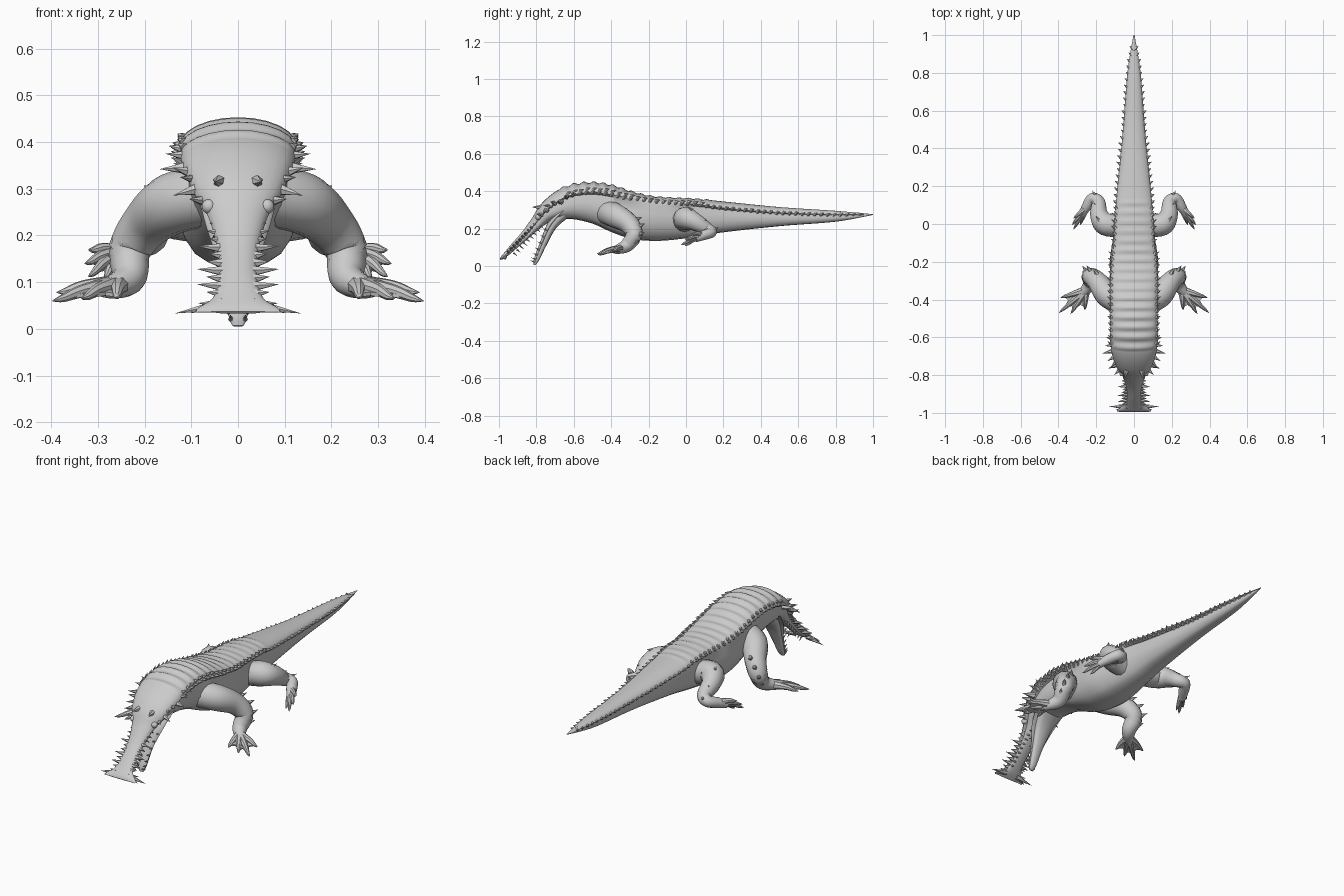
import bpy, bmesh, math, random
from mathutils import Vector

if "Cube" in bpy.data.objects:
    bpy.data.objects.remove(bpy.data.objects["Cube"])

random.seed(4)
hide = bpy.data.materials.new("grey hide")
hide.diffuse_color = (0.6, 0.6, 0.6, 1)
hide.use_nodes = True
hide.node_tree.nodes["Principled BSDF"].inputs["Base Color"].default_value = hide.diffuse_color


def finish(name, bm, mirror=False, angle=50):
    bmesh.ops.recalc_face_normals(bm, faces=bm.faces)
    me = bpy.data.meshes.new(name)
    bm.to_mesh(me)
    bm.free()
    ob = bpy.data.objects.new(name, me)
    bpy.context.collection.objects.link(ob)
    me.materials.append(hide)
    if mirror:
        m = ob.modifiers.new("mirror", 'MIRROR')
        m.use_mirror_merge = False
    bpy.ops.object.select_all(action='DESELECT')
    ob.select_set(True)
    bpy.context.view_layer.objects.active = ob
    bpy.ops.object.shade_smooth_by_angle(angle=math.radians(angle))
    return ob


def smooth(rows, n):
    """Catmull-Rom resampling of rows of numbers."""
    out = []
    for i in range(len(rows) - 1):
        p0, p1 = rows[max(i - 1, 0)], rows[i]
        p2, p3 = rows[i + 1], rows[min(i + 2, len(rows) - 1)]
        for k in range(n):
            t = k / n
            out.append([0.5 * (2 * b + (c - a) * t + (2*a - 5*b + 4*c - d) * t*t
                               + (3*b - a - 3*c + d) * t**3)
                        for a, b, c, d in zip(p0, p1, p2, p3)])
    return out + [list(rows[-1])]


def skin(bm, rings):
    vs = [[bm.verts.new(p) for p in r] for r in rings]
    n = len(vs[0])
    for a, b in zip(vs, vs[1:]):
        for i in range(n):
            bm.faces.new((a[i], a[(i + 1) % n], b[(i + 1) % n], b[i]))
    bm.faces.new(vs[0])
    bm.faces.new(vs[-1][::-1])


def section(row, n=12):
    """Domed back meeting a fuller belly at an overhanging side ridge."""
    y, z, up, down, wr, wb, tilt = row
    a = math.radians(tilt)
    pts = [(wr * math.cos(math.pi * i / n), up * math.sin(math.pi * i / n)) for i in range(n + 1)]
    for i in range(n + 1):
        c, s = math.cos(math.pi * i / n), math.sin(math.pi * i / n)
        pts.append((-math.copysign(abs(c) ** 0.6, c) * wb * (0.86 + 0.14 * min(1, 2 * s)),
                    -down * (0.06 + 0.94 * s)))
    return [Vector((u, y - v * math.sin(a), z + v * math.cos(a))) for u, v in pts]


def tube(bm, rows, n=14, steps=5):
    """Round limb through rows of x, y, z, radius."""
    rows = smooth(rows, steps)
    ps = [Vector(r[:3]) for r in rows]
    rings = []
    for i, p in enumerate(ps):
        d = (ps[min(i + 1, len(ps) - 1)] - ps[max(i - 1, 0)]).normalized()
        u = d.cross(Vector((0.3, 0.2, 1))).normalized()
        v = d.cross(u)
        rings.append([p + rows[i][3] * (u * math.cos(2 * math.pi * k / n) + v * math.sin(2 * math.pi * k / n))
                      for k in range(n)])
    skin(bm, rings)


def spike(bm, base, tip, r, n=6):
    base, tip = Vector(base), Vector(tip)
    d = (tip - base).normalized()
    u = d.cross(Vector((0.13, 0.9, 0.4))).normalized()
    v = d.cross(u)
    ring = [bm.verts.new(base + r * (u * math.cos(k * 2 * math.pi / n) + v * math.sin(k * 2 * math.pi / n)))
            for k in range(n)]
    top = bm.verts.new(tip)
    for k in range(n):
        bm.faces.new((ring[k], ring[(k + 1) % n], top))
    bm.faces.new(ring[::-1])


# Body, from tail tip to snout: y, ridge z, up, down, ridge width, belly width, tilt
spine = [
    (1.0, .275, .002, .002, .003, .002, 0), (.8, .275, .02, .038, .035, .03, 0),
    (.5, .285, .03, .072, .058, .05, 0), (.2, .31, .035, .13, .088, .08, 0),
    (.05, .33, .03, .175, .1, .097, 0), (-.1, .335, .032, .198, .108, .125, 0),
    (-.2, .345, .032, .21, .12, .14, 0), (-.3, .362, .04, .215, .125, .135, 0),
    (-.4, .382, .052, .2, .125, .125, 0), (-.5, .393, .055, .17, .125, .11, 3),
    (-.6, .382, .055, .14, .125, .105, 12), (-.68, .35, .05, .11, .118, .095, 27),
    (-.75, .295, .043, .065, .096, .078, 42), (-.8, .235, .032, .04, .062, .052, 46),
    (-.86, .165, .024, .025, .044, .038, 46), (-.92, .105, .018, .018, .042, .036, 45),
    (-.96, .065, .013, .013, .055, .045, 45), (-.983, .045, .008, .008, .085, .06, 45),
    (-.993, .035, .003, .003, .09, .05, 45)]
rows = smooth(spine, 12)
for r in rows:
    if -.66 < r[0] < .12:      # cross folds of the back scutes
        r[2] *= 1 + .1 * math.sin(r[0] * 125)
bm = bmesh.new()
skin(bm, [section(r) for r in rows])
finish("body", bm, angle=60)

# Lower jaw
jaw = [(-.64, .31, .03, .05, .09, .085, 50), (-.72, .225, .02, .035, .07, .055, 62),
       (-.77, .12, .012, .026, .036, .032, 70), (-.803, .035, .01, .018, .022, .02, 74),
       (-.812, .006, .004, .005, .012, .01, 75)]
jaw_rows = smooth(jaw, 6)
bm = bmesh.new()
skin(bm, [section(r, 8) for r in jaw_rows])
finish("lower_jaw", bm)

# Scute spikes along both sides of the back and tail
bm = bmesh.new()
y = .93
while y > -.66:
    i = min(range(len(rows)), key=lambda k: abs(rows[k][0] - y))
    _, z, up, _, w, _, _ = rows[i]
    size = random.uniform(.011, .02) * (.7 if y > .6 else 1)
    spike(bm, (w - .012, y - .005, z), (w + size, y + .012, z + .006), .013)
    if y < .1:
        spike(bm, (w * .93, y, z + up * .3), (w + size * .3, y + .022, z + up * .45), .01)
    y -= .034
finish("back_spikes", bm, True, 20)

# Crest around the back of the head: base and tip
bm = bmesh.new()
for b, t, r in [
        ((.1, -.67, .345), (.168, -.685, .342), .017), ((.1, -.64, .37), (.155, -.645, .375), .015),
        ((.1, -.7, .335), (.14, -.725, .345), .014), ((.1, -.61, .38), (.15, -.6, .392), .014),
        ((.085, -.745, .3), (.138, -.765, .286), .015), ((.075, -.77, .275), (.105, -.8, .278), .012),
        ((.09, -.72, .32), (.125, -.765, .325), .012), ((.04, -.775, .315), (.05, -.825, .315), .014)]:
    spike(bm, b, t, r)
finish("head_crest", bm, True, 20)

# Ragged snout edges and the wide snout tip
bm = bmesh.new()
for i in range(10):
    t = i / 9
    y, z = -.81 - .14 * t, .222 - .147 * t
    spike(bm, (.032, y, z), (.062 + (.026 if i in (3, 6, 8) else .006 * (i % 2)), y - .006, z + .004), .012)
for x, y, z in [(.135, -.965, .033), (.085, -.955, .055), (.1, -.985, .034)]:
    spike(bm, (.035, -.97, .052), (x, y, z), .014)
finish("snout_spikes", bm, True, 20)

# Teeth of both jaws
bm = bmesh.new()
for i in range(9):
    t = i / 8
    y, z = -.79 - .14 * t, .225 - .147 * t
    spike(bm, (.034, y + .008, z - .008), (.036, y + .03, z - .026), .006)
for r in jaw_rows[8:-3:2]:
    spike(bm, (r[4] * .85, r[0], r[1]), (r[4] * .9, r[0] - .026, r[1] + .01), .006)
finish("teeth", bm, True, 20)

# Eyes under the crest
bm = bmesh.new()
bmesh.ops.create_uvsphere(bm, u_segments=14, v_segments=8, radius=.016)
bmesh.ops.translate(bm, verts=bm.verts, vec=(.062, -.79, .262))
finish("eyes", bm, True)


def foot(name, wrist, tips, r):
    """Clawed toes joined by a thin scalloped web."""
    bm = bmesh.new()
    w = Vector(wrist)
    tips = [Vector(t) for t in tips]
    for t in tips:
        m = w.lerp(t, .55) + Vector((0, 0, .006))
        tube(bm, [(*w, r), (*m, r * .6), (*w.lerp(t, .85), r * .35), (*t, .001)], 8, 4)
    for a, b in zip(tips, tips[1:]):
        edge = [w, w.lerp(a, .85), w.lerp((a + b) / 2, .68), w.lerp(b, .85)]
        n = (a - w).cross(b - w).normalized() * .004
        top, low = [bm.verts.new(p + n) for p in edge], [bm.verts.new(p - n) for p in edge]
        bm.faces.new(top)
        bm.faces.new(low[::-1])
        for k in range(4):
            j = (k + 1) % 4
            bm.faces.new((top[k], low[k], low[j], top[j]))
    finish(name, bm, True, 40)


# Front legs
bm = bmesh.new()
tube(bm, [(.06, -.42, .285, .065), (.14, -.375, .268, .066), (.195, -.305, .225, .054),
          (.232, -.278, .168, .046), (.232, -.315, .112, .037), (.265, -.36, .09, .026), (.29, -.385, .083, .016)])
finish("front_legs", bm, True)
foot("front_feet", (.255, -.35, .093),
     [(.26, -.455, .068), (.335, -.475, .065), (.397, -.47, .06), (.388, -.39, .078)], .024)

# Hind legs
bm = bmesh.new()
tube(bm, [(.06, -.01, .24, .06), (.15, .0, .255, .062), (.185, .05, .235, .048),
          (.188, .115, .195, .036), (.222, .135, .18, .029), (.252, .09, .163, .026), (.275, .05, .145, .018)])
finish("hind_legs", bm, True)
foot("hind_feet", (.25, .09, .162),
     [(.285, -.005, .108), (.32, -.028, .112), (.328, -.005, .14), (.32, .03, .17)], .02)

# Ragged scales on the outer edge of the limbs
bm = bmesh.new()
for x, y, z in [(.205, -.255, .25), (.24, -.24, .215), (.262, -.242, .17), (.262, -.27, .125),
                (.19, .02, .295), (.2, .09, .235), (.21, .155, .195)]:
    spike(bm, (x - .01, y - .01, z), (x + .012, y + .022, z + .012), .014)
finish("leg_scales", bm, True, 20)
